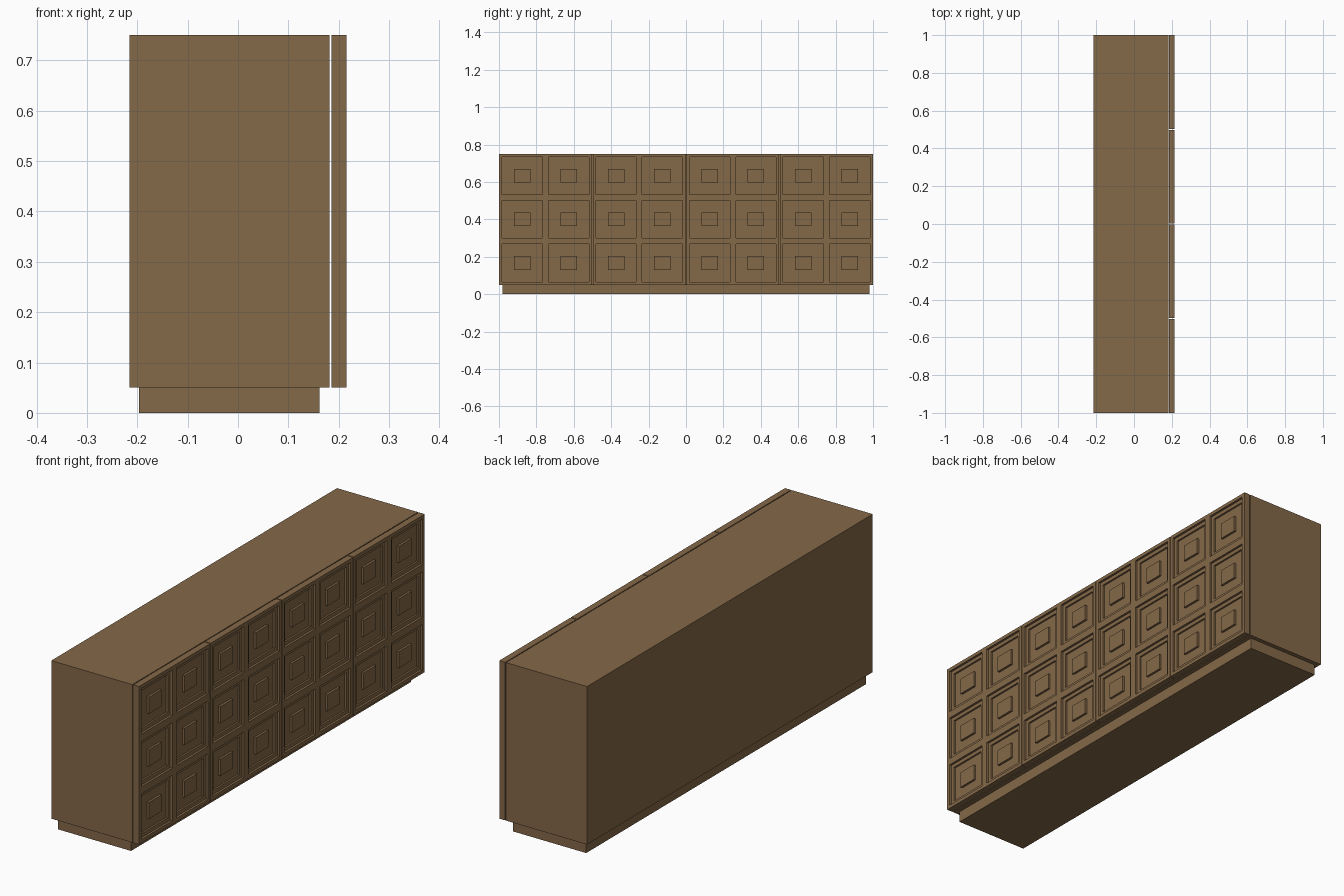
import bpy, bmesh
from mathutils import Vector

if "Cube" in bpy.data.objects:
    bpy.data.objects.remove(bpy.data.objects["Cube"])

wood = bpy.data.materials.new("brown_wood")
wood.diffuse_color = (0.231, 0.138, 0.065, 1)
wood.use_nodes = True
wood.node_tree.nodes["Principled BSDF"].inputs["Base Color"].default_value = wood.diffuse_color


def finish(name, bm):
    bmesh.ops.recalc_face_normals(bm, faces=bm.faces)
    me = bpy.data.meshes.new(name)
    bm.to_mesh(me)
    bm.free()
    me.materials.append(wood)
    ob = bpy.data.objects.new(name, me)
    bpy.context.collection.objects.link(ob)
    return ob


def box_bm(lo, hi):
    bm = bmesh.new()
    bmesh.ops.create_cube(bm, size=1)
    lo, hi = Vector(lo), Vector(hi)
    for v in bm.verts:
        v.co = Vector([(lo[i] + hi[i]) / 2 + v.co[i] * (hi[i] - lo[i]) for i in range(3)])
    return bm


# Carcass and recessed plinth
finish("cabinet_body", box_bm((-0.215, -1, 0.05), (0.182, 1, 0.75)))
finish("plinth", box_bm((-0.197, -0.98, 0), (0.162, 0.98, 0.05)))


def door(name, y0, y1, z0=0.05, z1=0.75):
    bm = box_bm((0.186, y0, z0), (0.215, y1, z1))
    # Split into 2 x 3 cells
    cuts = [((0, (y0 + y1) / 2, 0), (0, 1, 0))]
    cuts += [((0, 0, z0 + (z1 - z0) * k / 3), (0, 0, 1)) for k in (1, 2)]
    for co, no in cuts:
        bmesh.ops.bisect_plane(bm, geom=bm.verts[:] + bm.edges[:] + bm.faces[:],
                               plane_co=co, plane_no=no)
    bm.normal_update()
    cells = [f for f in bm.faces if f.normal.x > 0.9]
    # Stepped recesses with a raised centre block: (margin, step depth)
    for margin, depth in ((0.016, -0.01), (0.017, -0.008), (0.014, 0), (0.033, 0.01)):
        bmesh.ops.inset_individual(bm, faces=cells, thickness=margin, use_even_offset=True)
        if depth:
            bmesh.ops.inset_individual(bm, faces=cells, thickness=0, depth=depth)
        bm.normal_update()
    finish(name, bm)


# Four coffered doors with thin gaps
gap = 0.002
for i in range(4):
    y = -1 + 0.5 * i
    door(f"door_{i + 1}", y + (gap if i else 0), y + 0.5 - (gap if i < 3 else 0))
